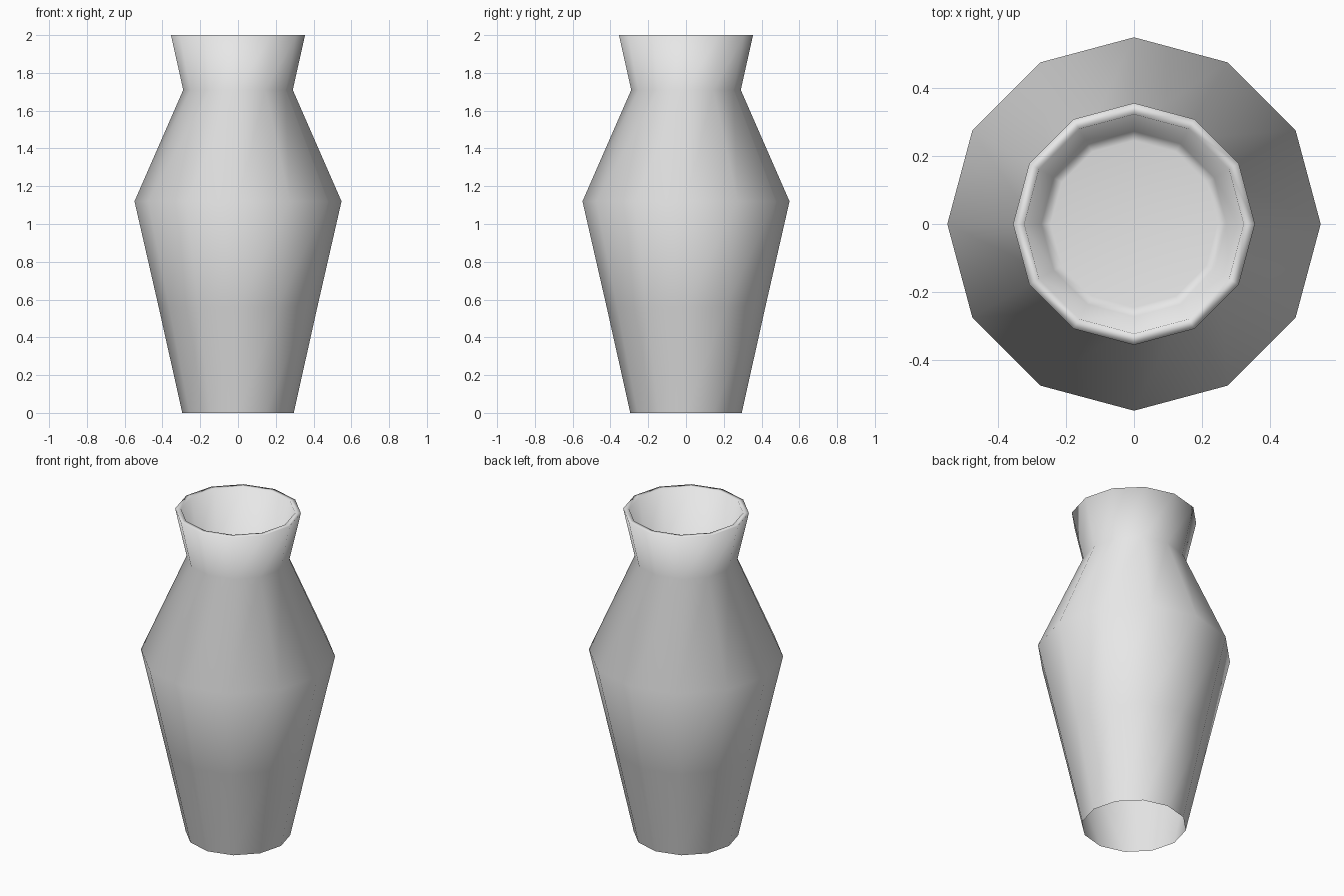
import bpy
import bmesh
from math import cos, sin, tau

cube = bpy.data.objects.get("Cube")
if cube:
    bpy.data.objects.remove(cube, do_unlink=True)

SIDES = 12

# Plain clay colour
clay = bpy.data.materials.new("pale_grey_clay")
clay.use_nodes = True
colour = (0.8, 0.8, 0.8, 1)
clay.diffuse_color = colour
clay.node_tree.nodes["Principled BSDF"].inputs["Base Color"].default_value = colour

# Radius and height, from the open foot up over the lip to the inner floor
profile = [
    (0.295, 0.0),    # foot
    (0.42, 0.56),    # lower body
    (0.548, 1.12),   # belly
    (0.29, 1.71),    # waist
    (0.355, 2.0),    # outer lip
    (0.322, 2.0),    # inner lip
    (0.272, 1.72),   # floor edge
    (0.245, 1.715),  # floor
]


def add_ring(bm, radius, height):
    return [bm.verts.new((radius * cos(tau * i / SIDES),
                          radius * sin(tau * i / SIDES), height))
            for i in range(SIDES)]


# Revolve the profile and close the floor inside the neck
bm = bmesh.new()
rings = [add_ring(bm, r, z) for r, z in profile]
for low, high in zip(rings, rings[1:]):
    for i in range(SIDES):
        j = (i + 1) % SIDES
        bm.faces.new((low[i], low[j], high[j], high[i]))
bm.faces.new(rings[-1])
for face in bm.faces:
    face.smooth = True

mesh = bpy.data.meshes.new("vase")
bm.to_mesh(mesh)
bm.free()
mesh.materials.append(clay)
vase = bpy.data.objects.new("vase", mesh)
bpy.context.collection.objects.link(vase)
